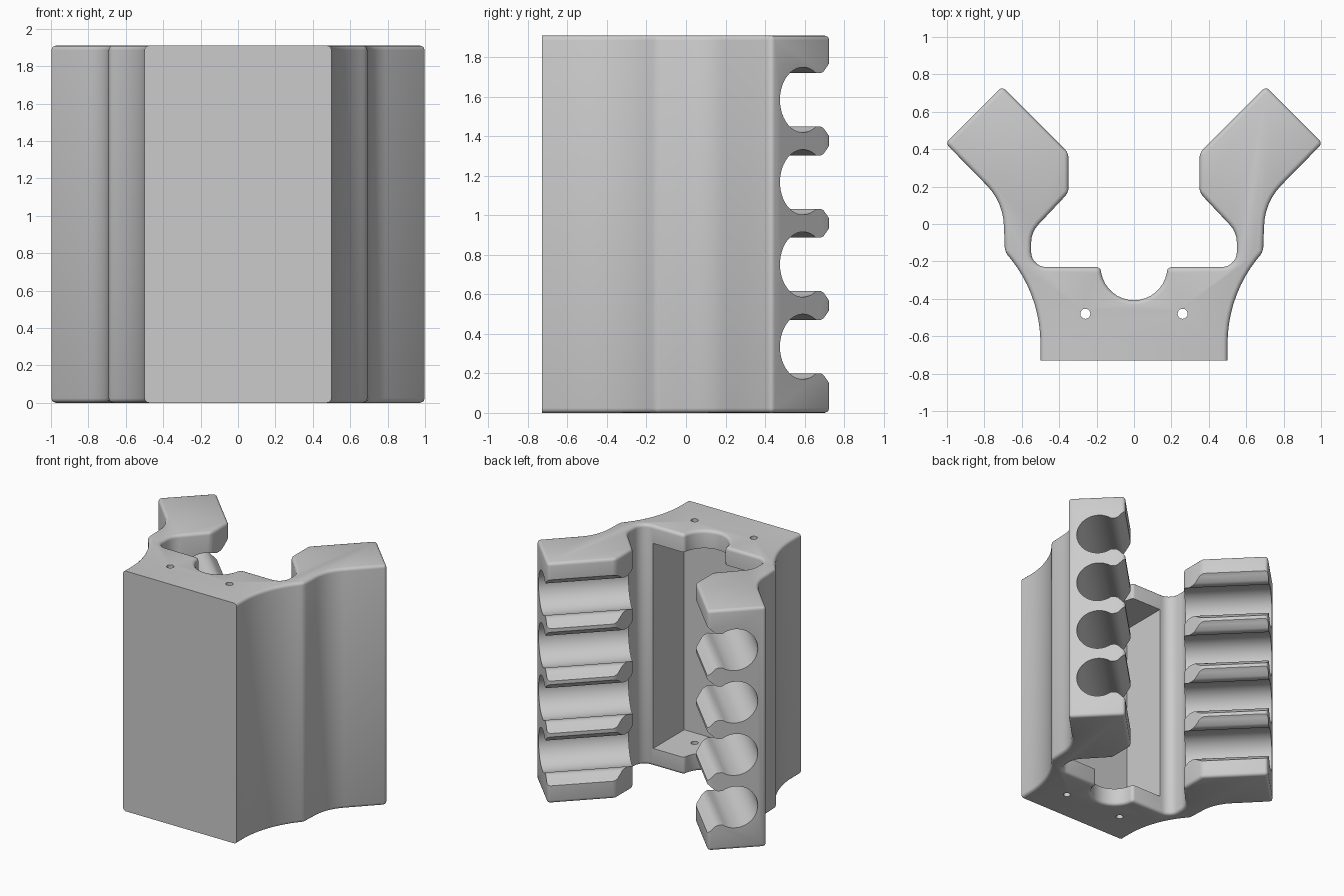
import bpy, bmesh
from math import sin, cos, radians, sqrt, asin, degrees
from mathutils import Vector

if "Cube" in bpy.data.objects:
    bpy.data.objects.remove(bpy.data.objects["Cube"])

H = 1.91
FRONT = -0.73


def arc(cx, cy, r, a0, a1, n):
    return [(cx + r * cos(radians(a0 + (a1 - a0) * i / n)),
             cy + r * sin(radians(a0 + (a1 - a0) * i / n))) for i in range(n + 1)]


def prism(name, pts, vec):
    """Extrude a closed loop of 3D points along vec."""
    me = bpy.data.meshes.new(name)
    bm = bmesh.new()
    f = bm.faces.new([bm.verts.new(p) for p in pts])
    top = bmesh.ops.extrude_face_region(bm, geom=[f])["geom"]
    bmesh.ops.translate(bm, vec=vec, verts=[v for v in top if isinstance(v, bmesh.types.BMVert)])
    bmesh.ops.recalc_face_normals(bm, faces=bm.faces)
    bm.to_mesh(me)
    bm.free()
    ob = bpy.data.objects.new(name, me)
    bpy.context.collection.objects.link(ob)
    return ob


# Plan outline, right half, from front centre round to the notch
half = [(0.5, FRONT - 0.1)]
half += arc(1.227, -0.64, 0.727, 180, 137.6, 10)
half += arc(1.02, -0.02, 0.325, 180, 135, 6)
half += [(1.008, 0.432), (0.705, 0.735), (0.35, 0.38), (0.35, 0.168)]
half += arc(0.41, -0.10, 0.14, 45, 0, 4)
half += arc(0.47, -0.15, 0.08, 0, -90, 7)
half += arc(0, -0.23, 0.178, 0, -90, 9)
outline = half + [(-x, y) for x, y in reversed(half[:-1])]

# Body with rounded edges, then cut flat at the front
body = prism("holder_body", [(x, y, 0) for x, y in outline], (0, 0, H))
bm = bmesh.new()
bm.from_mesh(body.data)
edges = [e for e in bm.edges if e.calc_face_angle(0) > radians(22)]
bmesh.ops.bevel(bm, geom=edges, offset=0.024, offset_type='OFFSET', segments=3,
                profile=0.5, affect='EDGES', clamp_overlap=True)
cut = bmesh.ops.bisect_plane(bm, geom=bm.verts[:] + bm.edges[:] + bm.faces[:],
                             plane_co=(0, FRONT, 0), plane_no=(0, -1, 0), clear_outer=True)
bmesh.ops.holes_fill(bm, edges=[e for e in bm.edges if e.is_boundary], sides=0)
bmesh.ops.recalc_face_normals(bm, faces=bm.faces)
bm.to_mesh(body.data)
bm.free()

cutters = []

# Deep pocket between the top and bottom plates
pocket = [(-0.45, -0.62), (0.45, -0.62), (0.45, -0.2), (-0.45, -0.2)]
cutters.append(prism("pocket_cutter", [(x, y, 0.14) for x, y in pocket], (0, 0, 1.63)))

# Screw holes through both plates
for s in (-1, 1):
    ring = arc(s * 0.26, -0.48, 0.027, 0, 360, 16)[:-1]
    cutters.append(prism("screw_hole_cutter", [(x, y, -0.1) for x, y in ring], (0, 0, H + 0.2)))

# Keyhole-shaped clip grooves running along each arm
R, D, W = 0.165, 0.202, 0.135
a = degrees(asin(W / R))
upper = [(-0.03, 0.206), (0.0, 0.194), (0.02, 0.178), (0.055, 0.143), (0.075, W)]
bore = arc(D, 0, R, 180 - a, -(180 - a), 30)
groove = upper + bore + [(v, -z) for v, z in reversed(upper)]
for s in (-1, 1):
    for i in range(4):
        zc = 0.335 + 0.4165 * i
        k = 1 / sqrt(2)
        # start beyond the inner end of the arm, on the line y = x + 0.03
        pts = [(s * (0.185 + v * k), 0.215 - v * k, zc + z) for v, z in groove]
        cutters.append(prism("groove_cutter", pts, Vector((s, 1, 0)) * 0.65))

for c in cutters:
    m = body.modifiers.new(c.name, 'BOOLEAN')
    m.operation = 'DIFFERENCE'
    m.solver = 'EXACT'
    m.object = c
    c.hide_render = True

# Apply the cuts and discard the cutters
bpy.context.view_layer.update()
dg = bpy.context.evaluated_depsgraph_get()
mesh = bpy.data.meshes.new_from_object(body.evaluated_get(dg))
body.modifiers.clear()
body.data = mesh
for c in cutters:
    bpy.data.objects.remove(c)

bpy.context.view_layer.objects.active = body
body.select_set(True)
bpy.ops.object.shade_smooth_by_angle(angle=radians(35))
